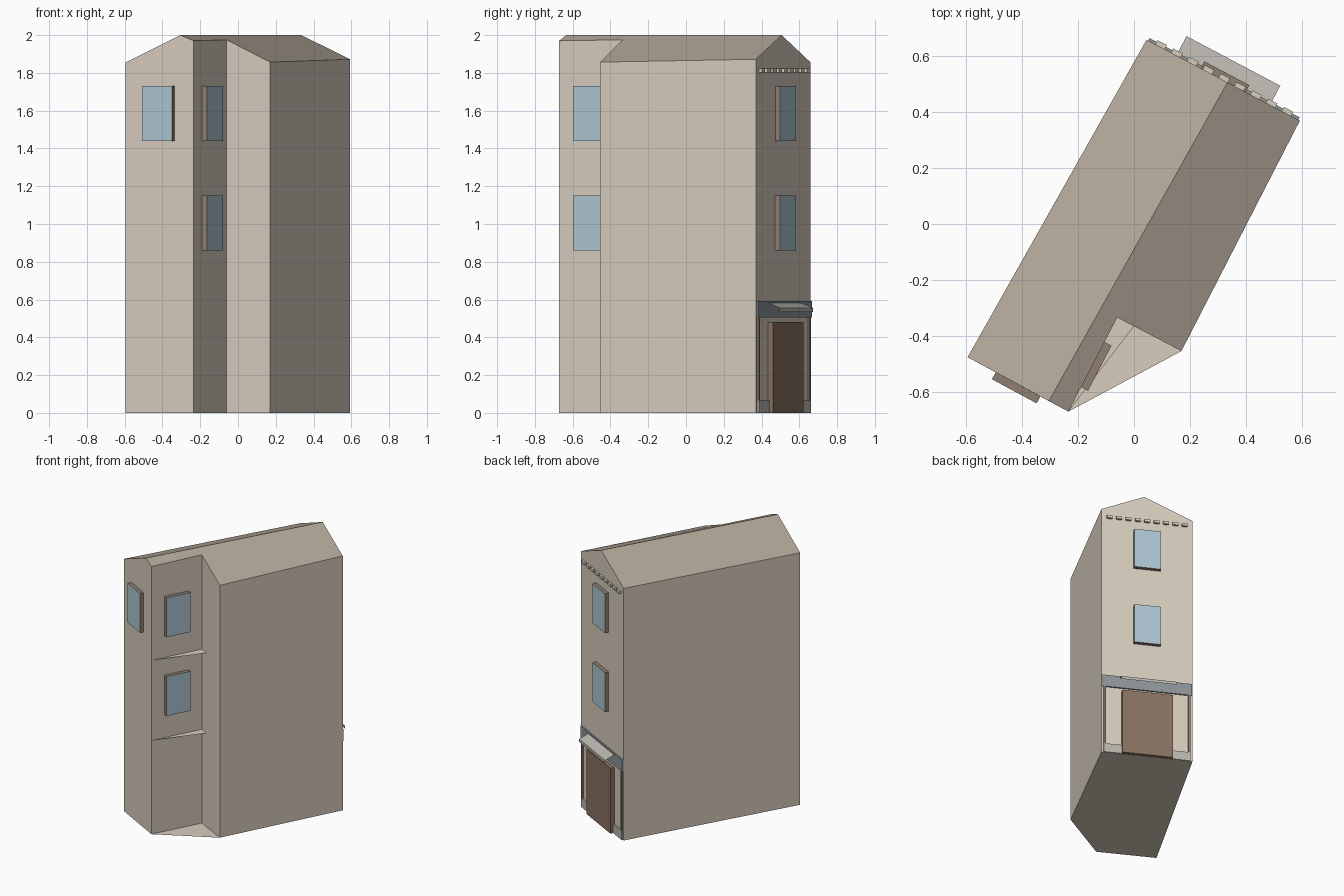
import bpy
from mathutils import Vector

if "Cube" in bpy.data.objects:
    bpy.data.objects.remove(bpy.data.objects["Cube"])

def mat(name, rgb):
    m = bpy.data.materials.new(name)
    m.diffuse_color = (*rgb, 1)
    m.use_nodes = True
    m.node_tree.nodes["Principled BSDF"].inputs["Base Color"].default_value = m.diffuse_color
    return m

WALL = mat("wall", (0.69, 0.61, 0.52))
ROOF = mat("roof", (0.45, 0.39, 0.32))
GLASS = mat("glass", (0.43, 0.57, 0.65))
FRAME = mat("frame", (0.28, 0.21, 0.16))
DOOR = mat("door", (0.25, 0.17, 0.12))
SIGN = mat("fascia", (0.27, 0.30, 0.32))
STONE = mat("stone", (0.50, 0.48, 0.44))

def mesh(name, verts, faces, mats, idx=None):
    me = bpy.data.meshes.new(name)
    me.from_pydata(verts, [], faces)
    for m in mats:
        me.materials.append(m)
    if idx:
        for p, i in zip(me.polygons, idx):
            p.material_index = i
    ob = bpy.data.objects.new(name, me)
    bpy.context.collection.objects.link(ob)
    return ob

# footprint corners (counter-clockwise) with their eaves heights
A, B, C = (-0.596, -0.477), (-0.235, -0.672), (-0.06, -0.335)
D, E, F = (0.17, -0.455), (0.594, 0.37), (0.045, 0.66)
foot = [A, B, C, D, E, F]
eaves = [1.855, 1.97, 1.975, 1.857, 1.872, 1.855]

# body: walls, gables, two roof slopes, base
verts = [(*p, 0) for p in foot] + [(*p, h) for p, h in zip(foot, eaves)]
verts += [(-0.305, -0.634, 2), (0.335, 0.507, 2)]
faces = [(0, 1, 7, 12, 6), (1, 2, 8, 7), (2, 3, 9, 8), (3, 4, 10, 9),
         (4, 5, 11, 13, 10), (5, 0, 6, 11), (5, 4, 3, 2, 1, 0),
         (12, 7, 8, 9, 10, 13), (6, 12, 13, 11)]
mesh("building_body", verts, faces, [WALL, ROOF], [0] * 7 + [1, 1])

# thin floor slabs in the notched corner
mesh("notch_ground_floor", [(*B, 0), (*D, 0), (*C, 0)], [(0, 1, 2)], [WALL])
for i, z in enumerate((0.69, 1.28)):
    mesh(f"notch_ledge_{i + 1}", [(*B, z), (0.0, -0.366, z), (*C, z)], [(0, 1, 2)], [WALL])

def placer(p, q):
    """Map (along wall from its middle, outward, height) to world space."""
    p, q = Vector(p), Vector(q)
    d = (q - p).normalized()
    n = Vector((d.y, -d.x))
    mid = (p + q) / 2
    def place(s, o, z):
        v = mid + d * s + n * o
        return (v.x, v.y, z)
    return place

BOX = [(0, 1, 5, 4), (1, 2, 6, 5), (2, 3, 7, 6), (3, 0, 4, 7), (0, 3, 2, 1), (4, 5, 6, 7)]

def wall_box(name, place, s0, s1, depth, z0, z1, side, front=None):
    # first face of BOX is the outward one
    ring = [(s0, depth), (s1, depth), (s1, 0), (s0, 0)]
    vs = [place(s, o, z) for z in (z0, z1) for s, o in ring]
    mats = [side, front or side]
    return mesh(name, vs, BOX, mats, [1, 0, 0, 0, 0, 0])

front, notch, shop = placer(A, B), placer(B, C), placer(E, F)

# windows
for name, wall, sills in (("front", front, [1.44]), ("notch", notch, [0.86, 1.44]),
                          ("facade", shop, [0.86, 1.44])):
    for z in sills:
        wall_box(f"{name}_window", wall, -0.091, 0.091, 0.028, z, z + 0.29, FRAME, GLASS)

# row of dentils under the gable
for i in range(9):
    s = (i - 4) * 0.064
    wall_box("dentil", shop, s - 0.019, s + 0.019, 0.017, 1.802, 1.822, WALL)

# shop front: door, fascia, side strips and plinths
wall_box("shop_door", shop, -0.173, 0.173, 0.03, 0, 0.48, DOOR)
wall_box("shop_fascia", shop, -0.304, 0.304, 0.01, 0.505, 0.592, SIGN)
for k in (-1, 1):
    a, b = sorted((k * 0.281, k * 0.296))
    wall_box("shop_side_strip", shop, a, b, 0.01, 0.065, 0.505, FRAME)
    a, b = sorted((k * 0.173, k * 0.296))
    wall_box("shop_plinth", shop, a, b, 0.01, 0, 0.065, STONE)

# sloping canopy with a front lip
prof = [(0.005, 0.583), (0.078, 0.556), (0.078, 0.535)]
cv = [shop(s, o, z) for o, z in prof for s in (-0.19, 0.19)]
mesh("shop_canopy", cv, [(0, 2, 3, 1), (2, 4, 5, 3)], [STONE])
